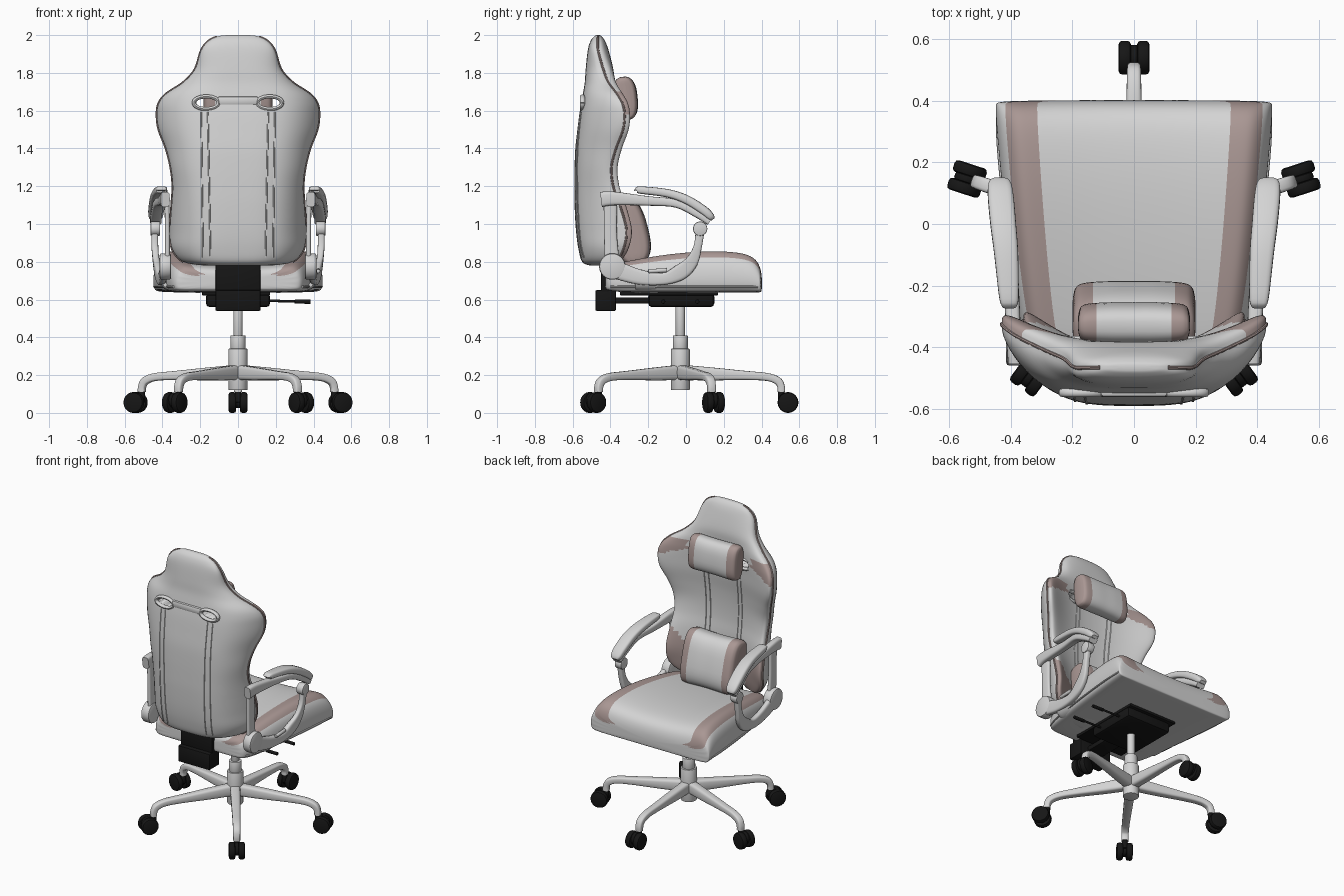
import bpy, bmesh, math
from mathutils import Vector, Matrix

if "Cube" in bpy.data.objects:
    bpy.data.objects.remove(bpy.data.objects["Cube"])


def material(name, rgb):
    m = bpy.data.materials.new(name)
    m.diffuse_color = (*rgb, 1)
    m.use_nodes = True
    m.node_tree.nodes["Principled BSDF"].inputs["Base Color"].default_value = m.diffuse_color
    return m


GREY = material("light_grey", (0.66, 0.66, 0.66))
PINK = material("dusty_pink", (0.40, 0.31, 0.295))
BLACK = material("black", (0.008, 0.008, 0.008))


def finish(name, bm, mats, angle=40, mods=()):
    bmesh.ops.recalc_face_normals(bm, faces=bm.faces)
    me = bpy.data.meshes.new(name)
    bm.to_mesh(me)
    bm.free()
    ob = bpy.data.objects.new(name, me)
    bpy.context.collection.objects.link(ob)
    for m in mats:
        me.materials.append(m)
    bpy.ops.object.select_all(action='DESELECT')
    ob.select_set(True)
    bpy.context.view_layer.objects.active = ob
    for kind, props in mods:
        md = ob.modifiers.new(kind, kind)
        for k, v in props.items():
            setattr(md, k, v)
        bpy.ops.object.modifier_apply(modifier=md.name)
    bpy.ops.object.shade_smooth_by_angle(angle=math.radians(angle))
    return ob


def smooth(keys, n=5):
    """Catmull-Rom through tuples of any length"""
    out = []
    for i in range(len(keys) - 1):
        a, b, c, d = (keys[min(max(k, 0), len(keys) - 1)] for k in (i - 1, i, i + 1, i + 2))
        for k in range(n):
            t = k / n
            out.append(tuple(q + .5 * t * (r - p + t * (2*p - 5*q + 4*r - s + t * (3*(q - r) + s - p)))
                             for p, q, r, s in zip(a, b, c, d)))
    return out + [tuple(keys[-1])]


def loft(name, rows, mats, paint=None, angle=40, mods=()):
    bm = bmesh.new()
    vs = [[bm.verts.new(p) for p in r] for r in rows]
    n = len(rows[0])
    for i in range(len(rows) - 1):
        for j in range(n):
            k = (j + 1) % n
            f = bm.faces.new((vs[i][j], vs[i][k], vs[i + 1][k], vs[i + 1][j]))
            if paint:
                f.material_index = paint(f.calc_center_median(), i, j)
    for r, i in ((vs[0], 0), (vs[-1], len(rows) - 2)):
        f = bm.faces.new(r)
        if paint:
            f.material_index = paint(f.calc_center_median(), i, 0)
    return finish(name, bm, mats, angle, mods)


def spow(v, p):
    return math.copysign(abs(v) ** p, v)


def sweep(name, keys, side, mats, n=20, power=.55, steps=5, paint=None):
    """keys: x, y, z, half width along side, half height"""
    ks = smooth(keys, steps)
    side = Vector(side).normalized()
    rows = []
    for i, k in enumerate(ks):
        t = (Vector(ks[min(i + 1, len(ks) - 1)][:3]) - Vector(ks[max(i - 1, 0)][:3])).normalized()
        up = t.cross(side).normalized()
        rows.append([Vector(k[:3]) + side * k[3] * spow(math.cos(a), power) + up * k[4] * spow(math.sin(a), power)
                     for a in (2 * math.pi * j / n for j in range(n))])
    return loft(name, rows, mats, paint)


def cyl(name, p0, p1, r, mat, bevel=.006, seg=32):
    p0, p1 = Vector(p0), Vector(p1)
    d = p1 - p0
    bm = bmesh.new()
    bmesh.ops.create_cone(bm, cap_ends=True, segments=seg, radius1=r, radius2=r, depth=d.length,
                          matrix=Matrix.Translation((p0 + p1) / 2) @ d.to_track_quat('Z', 'Y').to_matrix().to_4x4())
    mods = [('BEVEL', dict(width=bevel, segments=2, limit_method='ANGLE'))] if bevel else []
    return finish(name, bm, [mat], 40, mods)


def box(name, lo, hi, mat, bevel=.008):
    lo, hi = Vector(lo), Vector(hi)
    bm = bmesh.new()
    bmesh.ops.create_cube(bm, size=1, matrix=Matrix.Translation((lo + hi) / 2) @ Matrix.Diagonal((*(hi - lo), 1)))
    return finish(name, bm, [mat], 40, [('BEVEL', dict(width=bevel, segments=2))])


# five-star base with casters
C = Vector((0, -.03, 0))
for i in range(5):
    a = math.radians(90 + 72 * i)
    R, T = Vector((math.cos(a), math.sin(a), 0)), Vector((-math.sin(a), math.cos(a), 0))
    leg = [(0, .215, .032, .04), (.15, .207, .03, .035), (.35, .198, .026, .024), (.46, .19, .024, .021),
           (.515, .17, .023, .021), (.533, .14, .022, .02), (.535, .11, .022, .02)]
    sweep("base_leg", [(*(C + R * r + Vector((0, 0, z))), w, h) for r, z, w, h in leg], T, [GREY])
    W = C + R * .57 + Vector((0, 0, .055))
    for s in (-1, 1):
        cyl("caster_wheel", W + T * s * .01, W + T * s * .05, .055, BLACK, .012)
    cyl("caster_hood", W - T * .012 + Vector((0, 0, .012)), W + T * .012 + Vector((0, 0, .012)), .042, BLACK)
    cyl("caster_stem", W - R * .035, W - R * .035 + Vector((0, 0, .065)), .017, BLACK)

# gas column
for name, z0, z1, r in (("hub", .12, .34, .05), ("column_sleeve", .33, .41, .04), ("gas_piston", .4, .6, .025)):
    cyl(name, C + Vector((0, 0, z0)), C + Vector((0, 0, z1)), r, GREY, .004)

# tilt mechanism
box("mechanism_box", (-.17, -.2, .56), (.17, .15, .635), BLACK, .02)
box("mechanism_plate", (-.19, -.35, .622), (.17, .17, .645), BLACK, .004)
box("back_bracket_block", (-.12, -.48, .54), (.12, -.37, .65), BLACK)
box("back_bracket_upright", (-.12, -.45, .63), (.12, -.405, .8), BLACK)
box("mechanism_link", (-.06, -.4, .578), (.06, -.18, .612), BLACK)
for y in (-.12, .06):
    cyl("lever_rod", (.1, y, .595), (.32, y, .59), .007, BLACK, .002, 12)
    cyl("lever_grip", (.3, y, .59), (.385, y, .588), .011, BLACK, .004, 12)

# seat cushion: half profile mirrored, pink bolsters by column
PROFILE = [(0, 0), (.5, 0), (.93, 0), (.995, .08), (1.01, .4), (.985, .7), (.94, .87), (.86, 1.03), (.74, 1.01),
           (.4, .93), (0, .91)]
seat_rows = []
for y, w, zt, zb in [(-.43, .29, .73, .66), (-.42, .34, .775, .645), (-.32, .37, .8, .638), (-.12, .40, .835, .638),
                     (.1, .425, .855, .638), (.26, .44, .85, .638), (.35, .447, .83, .638), (.39, .447, .785, .638),
                     (.403, .445, .72, .64)]:
    half = [(f * w, zb + g * (zt - zb)) for f, g in PROFILE]
    seat_rows.append([(x, y, z) for x, z in half] + [(-x, y, z) for x, z in half[-2:0:-1]])
loft("seat", seat_rows, [GREY, PINK], lambda c, i, j: int(j in (6, 7, 12, 13)), 50,
     [('SUBSURF', dict(levels=3))])
# piping around the seat's lower edge
for s in (-1, 1):
    sweep("seat_piping", [(s * w, y, .668, .006, .006) for w, y in ((.34, -.4), (.37, -.3), (.402, -.1), (.426, .1),
                                                                    (.441, .27), (.443, .38))], (1, 0, 0), [GREY], 8, 1)

# backrest: z, half width, middle y, half thickness, forward bend of the wings
back = smooth([(.78, .18, -.49, .02, .08), (.80, .29, -.49, .06, .12), (.87, .35, -.49, .08, .16),
               (.97, .36, -.495, .088, .18), (1.1, .352, -.5, .09, .15), (1.2, .346, -.505, .086, .12),
               (1.3, .357, -.505, .085, .11), (1.4, .382, -.5, .086, .13), (1.5, .42, -.488, .087, .155),
               (1.58, .43, -.48, .085, .155), (1.64, .42, -.472, .083, .135), (1.69, .38, -.466, .08, .1),
               (1.75, .29, -.46, .076, .05), (1.82, .228, -.458, .073, .02), (1.92, .195, -.465, .055, 0),
               (1.97, .155, -.467, .038, 0), (1.995, .1, -.466, .018, 0), (2.0, .05, -.465, .006, 0)])


def back_y(row, u, front):
    z, w, m, h, b = row
    c = min(1, abs(u)) ** 1.25
    e = h * (1 - c * c) ** .3
    return m + b * abs(u) ** 2.3 + e if front else m + b * abs(u) ** 4 - e


def back_paint(c, i, j):
    if j >= 32:
        return 0
    x = abs(c.x)
    shoulder = x > .24 and 1.58 + .35 * (.43 - x) < c.z < 1.7
    lower = x > .17 and c.z < .95 + .9 * (x - .17)
    return int(shoulder or lower)


rows = []
for r in back:
    ring = []
    for j in range(64):
        a = 2 * math.pi * j / 64
        u = spow(math.cos(a), .8)
        ring.append((u * r[1], back_y(r, u, j < 32), r[0]))
    rows.append(ring)
backrest = loft("backrest", rows, [GREY, PINK], back_paint, 50)

# strap openings cut through the backrest, with bezels and a strap bar
for s in (-1, 1):
    cut = cyl("opening_cutter", (0, -1, 0), (0, 0, 0), 1, GREY, 0)
    cut.scale = (.055, 1, .027)
    cut.location = (s * .165, 0, 1.642)
    cut.hide_render = True
    bpy.context.view_layer.update()
    bpy.context.view_layer.objects.active = backrest
    md = backrest.modifiers.new("opening", 'BOOLEAN')
    md.object, md.operation, md.solver = cut, 'DIFFERENCE', 'EXACT'
    bpy.ops.object.modifier_apply(modifier=md.name)
    bpy.data.objects.remove(cut)
    for y in (-.548, -.378):
        sweep("opening_bezel", [(s * .168 + .066 * math.cos(a), y, 1.642 + .033 * math.sin(a), .014, .011)
                                for a in (math.pi * k / 10 for k in range(21))], (0, 1, 0), [GREY], 10, 1, 2)
    # pink edge piping and stitched seams
    sweep("edge_piping", [(s * r[1], r[2] + r[4], r[0], .006, .006) for r in back[5:-6]], (0, 1, 0), [PINK], 8, 1, 1)
    for x0, x1, front in ((.145, .16, 0), (.185, .195, 0), (.1, .11, 1), (.13, .14, 1)):
        path = []
        for r in back:
            if .82 < r[0] < 1.6:
                x = x0 + (x1 - x0) * (r[0] - .8) / .8
                path.append((s * x, back_y(r, x / r[1], front), r[0], .004, .004))
        sweep("seam", path, (1, 0, 0), [GREY], 6, 1, 1)
box("strap_bar", (-.11, -.562, 1.63), (.11, -.53, 1.675), GREY, .012)


# pillows with pink ends, swept along x
def pillow(name, y, z, side, L, hh, ht, split, power):
    ends = [(1, .72, .2), (.985, .86, .5), (.94, .95, .78), (.8, 1, .93), (.4, .98, 1)]
    prof = [(-f, a, b) for f, a, b in ends] + [(0, .97, 1)] + ends[::-1]
    sweep(name, [(f * L, y, z, hh * a, ht * b) for f, a, b in prof], side, [GREY, PINK], 40, power, 8,
          lambda c, i, j: int(abs(c.x) > split))


pillow("lumbar_pillow", -.3, .96, (0, -.25, .97), .2, .178, .1, .132, .7)
pillow("head_pillow", -.322, 1.665, (0, -.1, 1), .182, .115, .066, .126, .75)

# armrests, mirrored
for s in (-1, 1):
    def arm(name, keys, power=.55):
        sweep(name, [(s * k[0], *k[1:]) for k in keys], (1, 0, 0), [GREY], 20, power)
    arm("arm_pad", [(.405, -.262, 1.178, .02, .008), (.406, -.245, 1.18, .031, .019), (.415, -.1, 1.163, .039, .022),
                    (.425, 0, 1.13, .042, .024), (.433, .09, 1.075, .042, .024), (.436, .13, 1.04, .036, .02),
                    (.437, .144, 1.025, .022, .01)])
    arm("arm_frame", [(.385, -.45, 1.13, .024, .04), (.39, -.38, 1.135, .024, .036), (.4, -.2, 1.122, .025, .025),
                      (.42, -.05, 1.108, .028, .022), (.432, .06, 1.055, .03, .022), (.435, .125, 1.01, .03, .018)])
    arm("arm_post", [(.376, -.4, 1.13, .013, .036), (.374, -.4, .95, .013, .034), (.374, -.39, .78, .013, .04)])
    arm("arm_strut", [(.44, .075, .97, .018, .024), (.44, .062, .88, .018, .022), (.433, .03, .8, .018, .034),
                      (.422, -.03, .745, .02, .042), (.41, -.12, .71, .02, .032), (.4, -.25, .72, .02, .04),
                      (.39, -.39, .765, .02, .05)])
    cyl("arm_knob", (s * .412, .075, .975), (s * .463, .075, .975), .038, GREY)
    cyl("recline_disc", (s * .355, -.39, .775), (s * .415, -.39, .775), .07, GREY, .01)
    sweep("arm_mount", [(s * .395, -.2, .70, .07, .02), (s * .36, -.2, .66, .07, .015), (s * .2, -.2, .645, .07, .01)],
          (0, 1, 0), [GREY])
cyl("recline_lever", (.425, -.2, .75), (.425, -.1, .755), .011, GREY, .004, 16)
